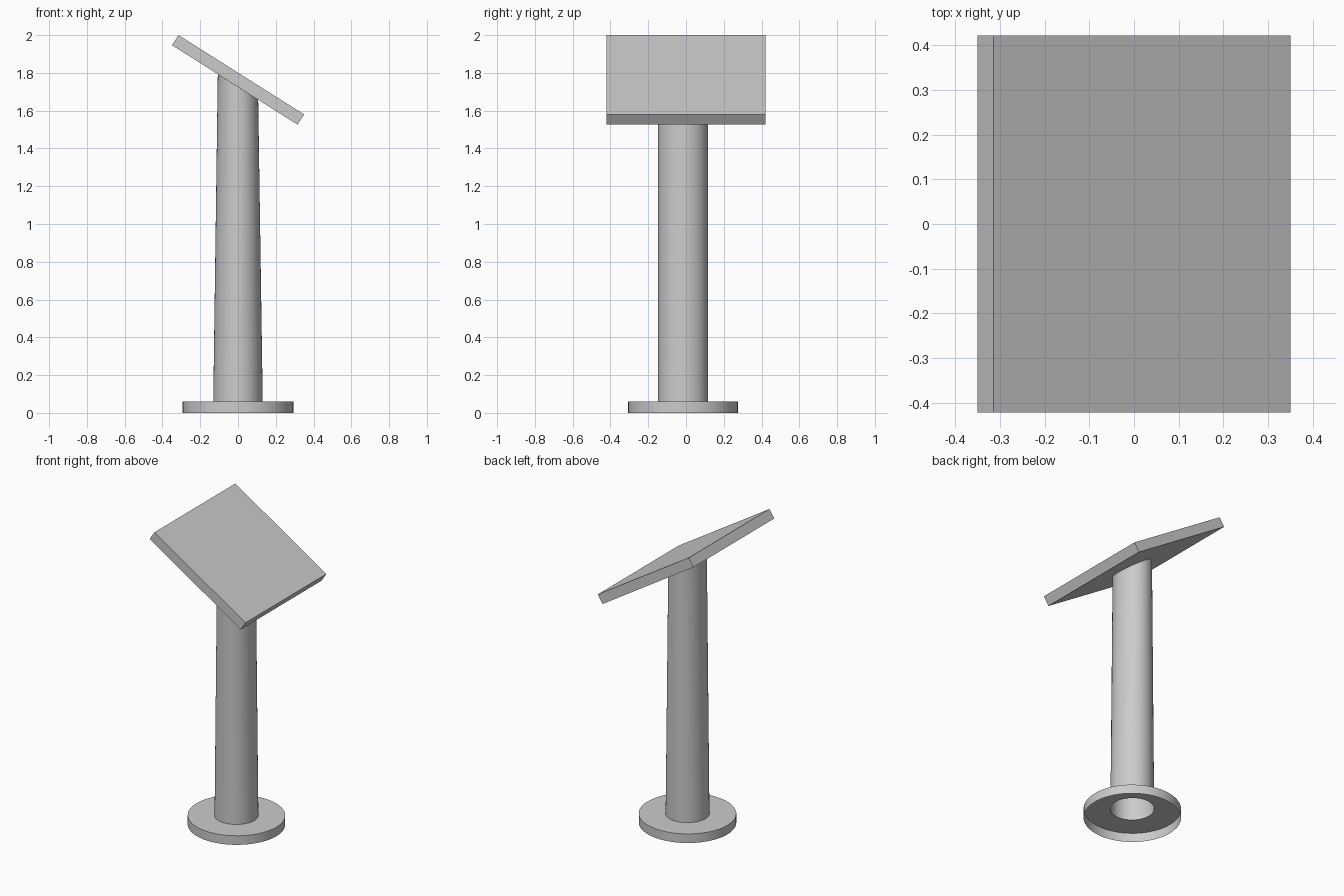
import bpy, bmesh
from math import cos, sin, pi

if "Cube" in bpy.data.objects:
    bpy.data.objects.remove(bpy.data.objects["Cube"])

SEG = 48
AXIS_Y = -0.016      # stand sits slightly forward of the board centre
BASE_TOP = 0.06


def make_object(name, bm, smooth=False):
    mesh = bpy.data.meshes.new(name)
    bm.to_mesh(mesh)
    bm.free()
    obj = bpy.data.objects.new(name, mesh)
    bpy.context.collection.objects.link(obj)
    if smooth:
        bpy.ops.object.select_all(action='DESELECT')
        obj.select_set(True)
        bpy.context.view_layer.objects.active = obj
        bpy.ops.object.shade_smooth_by_angle()
    return obj


def ring(bm, rx, ry, height):
    """Ellipse of vertices; height is a function of x."""
    verts = []
    for i in range(SEG):
        a = 2 * pi * i / SEG
        x = rx * cos(a)
        verts.append(bm.verts.new((x, AXIS_Y + ry * sin(a), height(x))))
    return verts


def bridge(bm, lower, upper):
    for i in range(SEG):
        j = (i + 1) % SEG
        bm.faces.new((lower[i], lower[j], upper[j], upper[i]))


def board_underside(x):
    return 1.947 - (x + 0.35) * 0.634


# Foot: open-bottomed disc with a hole where the hollow column meets it
bm = bmesh.new()
rim_low = ring(bm, 0.293, 0.291, lambda x: 0.0)
rim_top = ring(bm, 0.293, 0.291, lambda x: BASE_TOP)
hole = ring(bm, 0.131, 0.132, lambda x: BASE_TOP)
bridge(bm, rim_low, rim_top)
bridge(bm, rim_top, hole)
make_object("foot", bm, smooth=True)

# Column: hollow, narrowing only sideways, cut at the slope of the board
bm = bmesh.new()
bottom = ring(bm, 0.131, 0.132, lambda x: BASE_TOP)
top = ring(bm, 0.107, 0.132, board_underside)
bridge(bm, bottom, top)
make_object("column", bm, smooth=True)

# Board: tilted slab, extruded from its side profile
bm = bmesh.new()
profile = [(-0.35, 1.947), (0.315, 1.526), (0.35, 1.58), (-0.315, 2.0)]
face = bm.faces.new([bm.verts.new((x, -0.422, z)) for x, z in profile])
extruded = bmesh.ops.extrude_face_region(bm, geom=[face])["geom"]
moved = [v for v in extruded if isinstance(v, bmesh.types.BMVert)]
bmesh.ops.translate(bm, vec=(0, 0.844, 0), verts=moved)
bmesh.ops.recalc_face_normals(bm, faces=bm.faces)
make_object("tilted_board", bm)
